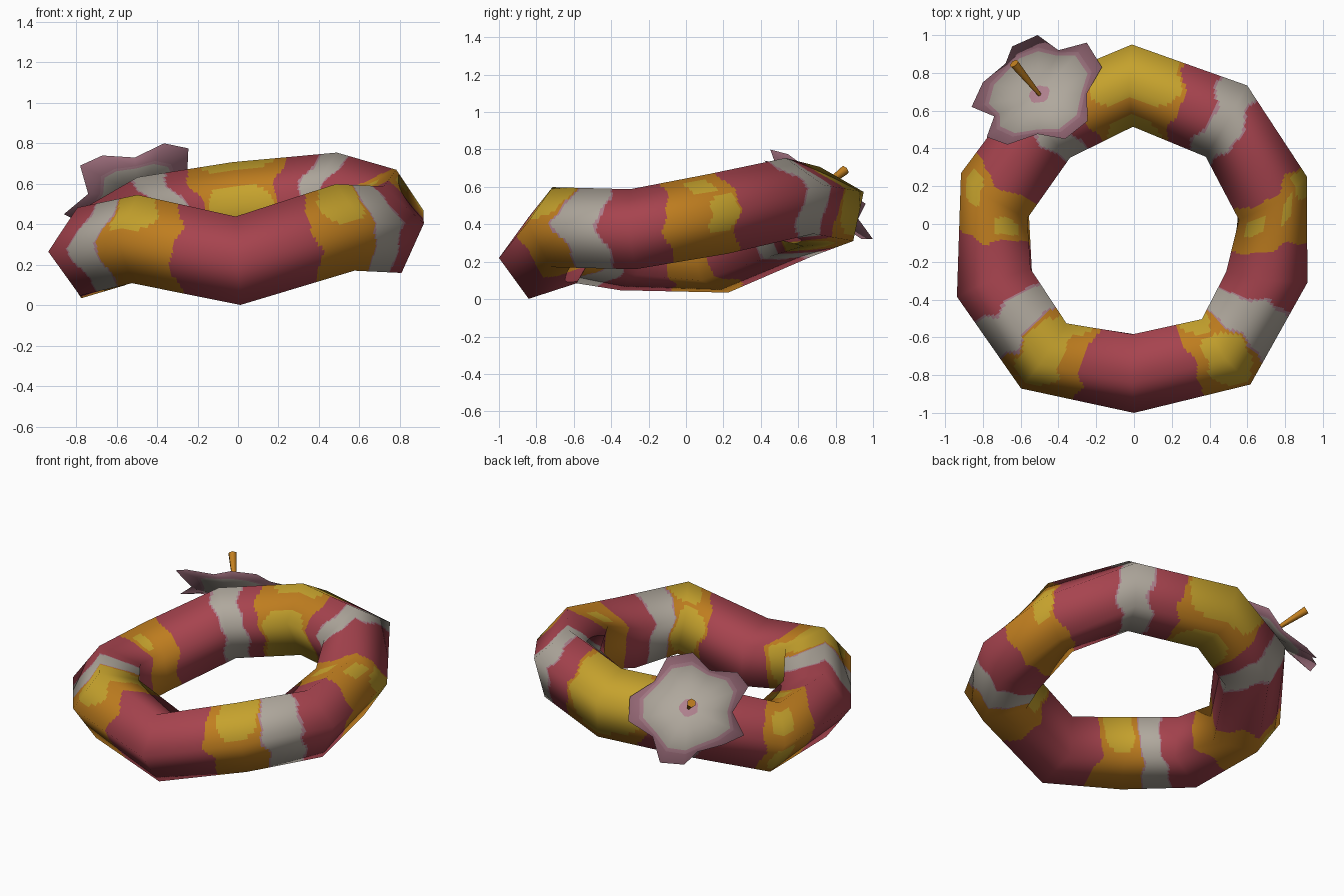
import bpy
from math import sin, cos, tau, radians, degrees
from mathutils import Vector

cube = bpy.data.objects.get("Cube")
if cube:
    bpy.data.objects.remove(cube, do_unlink=True)


def material(name, rgb):
    mat = bpy.data.materials.new(name)
    mat.use_nodes = True
    mat.diffuse_color = (*rgb, 1)
    mat.node_tree.nodes["Principled BSDF"].inputs["Base Color"].default_value = (*rgb, 1)
    return mat


palette = {
    "red": material("rose red", (.385, .057, .077)),
    "cream": material("warm cream", (.43, .39, .335)),
    "yellow": material("golden yellow", (.56, .36, .026)),
    "orange": material("amber orange", (.53, .21, .014)),
    "pink": material("soft pink", (.42, .215, .265)),
    "mauve": material("dusty mauve", (.37, .17, .22)),
}
slots = list(palette)


def build(name, verts, normals, faces, colours):
    mesh = bpy.data.meshes.new(name)
    mesh.from_pydata(verts, [], faces)
    for mat in palette.values():
        mesh.materials.append(mat)
    for poly, colour in zip(mesh.polygons, colours):
        poly.material_index = slots.index(colour)
        poly.use_smooth = True
    mesh.normals_split_custom_set_from_vertices(normals)
    obj = bpy.data.objects.new(name, mesh)
    bpy.context.collection.objects.link(obj)


# Garland ring: x, y, z, outward heading, roll of each five-sided section
stations = [
    (0, -.77, .22, -90, 0), (.49, -.66, .375, -55, 8),
    (.695, -.275, .36, -8, 11), (.715, .14, .45, 30, 5),
    (.49, .55, .525, 60, 22), (0, .74, .48, 90, 24),
    (-.45, .54, .41, 125, 18), (-.72, .15, .245, 148, 4),
    (-.72, -.31, .265, 199, 0), (-.47, -.68, .325, 236, 2),
]
SIDES, RADIUS, LONG, AROUND = 5, .23, 48, 9


def corner(i, k):
    before, here, after = (stations[(i + d) % len(stations)] for d in (-1, 0, 1))
    heading, a = radians(here[3]), radians(here[4]) + tau * k / SIDES
    out = Vector((cos(heading), sin(heading), 0))
    up = out.cross(Vector(after[:3]) - Vector(before[:3])).normalized()
    normal = out * cos(a) + up * sin(a)
    return Vector(here[:3]) + normal * RADIUS, normal


def blend(i, k, s, t):
    (p, n), (q, m) = corner(i, k), corner(i + 1, k)
    (r, o), (w, e) = corner(i, k + 1), corner(i + 1, k + 1)
    point = p.lerp(q, s).lerp(r.lerp(w, s), t)
    normal = n.lerp(m, s).lerp(o.lerp(e, s), t).normalized()
    return point, normal


# Dyed bands along the ring: where each ends and its colour
bands = [
    (.65, "red"), (1.26, "orange"), (1.73, "cream"), (2.38, "red"),
    (3.1, "orange"), (3.81, "red"), (4.2, "cream"), (4.5, "red"),
    (5.5, "orange"), (5.72, "red"), (6.1, "cream"), (6.8, "red"),
    (7.5, "orange"), (8.28, "red"), (8.7, "cream"),
    (9.45, "orange"), (11, "red"),
]
# Yellow blotches: place along, angle around (0 outward, 90 up), half sizes
blotches = [
    (1, 60, .24, 50), (.95, 165, .26, 42),
    (2.78, 112, .13, 18), (2.78, 52, .15, 16), (2.95, 0, .14, 32),
    (5, 14, .47, 76), (5, 192, .46, 76),
    (7.05, 35, .16, 20), (7.3, 107, .13, 20), (7.05, -40, .16, 27),
    (8.97, 75, .25, 62), (9.07, 165, .28, 42),
]


def dye(u, a):
    u += .045 * sin(3 * a + u) + .02 * sin(7 * a + 2 * u)
    start = -1
    for end, colour in bands:
        if u < end:
            break
        start = end
    if colour == "cream" and min(u - start, end - u) < .025:
        return "pink"
    if colour == "orange":
        for along_u, angle, half_u, half_a in blotches:
            turn = (degrees(a) - angle + 180) % 360 - 180
            if abs((u - along_u) / half_u) ** 3 + abs(turn / half_a) ** 3 < 1:
                return "yellow"
    return colour


rows, cols = len(stations) * LONG, SIDES * AROUND
verts, normals, faces, colours = [], [], [], []
for row in range(rows):
    i, s = divmod(row, LONG)
    for col in range(cols):
        k, t = divmod(col, AROUND)
        p, n = blend(i, k, s / LONG, t / AROUND)
        verts.append(p)
        normals.append(n)
        nxt, side = (row + 1) % rows, (col + 1) % cols
        faces.append((row * cols + col, nxt * cols + col, nxt * cols + side, row * cols + side))
        colours.append(dye((row + .5) / LONG, tau * (col + .5) / cols))
build("garland_ring", verts, normals, faces, colours)

# Flower: thin two-sided shell, five petals with three outline points each
centre = Vector((-.50, .685, .56))
axis = Vector((-.42, .7, 1)).normalized()
outline = [
    (-.51, 1.0, .32), (-.645, .94, .32), (-.68, .85, .38),
    (-.80, .75, .42), (-.86, .62, .45), (-.74, .57, .55),
    (-.78, .46, .69), (-.67, .42, .74), (-.51, .476, .73),
    (-.365, .45, .80), (-.245, .545, .775), (-.25, .69, .67),
    (-.17, .83, .60), (-.25, .96, .51), (-.40, .92, .43),
]
front_zones = [(.17, "pink"), (.45, "cream"), (.8, "cream"), (.87, "pink"), (1, "mauve")]
back_zones = [(.17, "cream"), (.4, "cream"), (.62, "cream"), (.68, "pink"), (1, "mauve")]
count = len(outline)
verts, normals, faces, colours = [], [], [], []
for facing, zones in ((1, front_zones), (-1, back_zones)):
    hub = len(verts)
    verts.append(centre + axis * (facing - 1) * .008)
    normals.append(axis * facing)
    for j, (scale, colour) in enumerate(zones):
        for s, rim in enumerate(outline):
            reach = Vector(rim) - centre
            # Inner rings are rounder than the petal outline
            share = scale if scale == 1 else min(scale + .08, scale * (.34 / reach.length) ** .6)
            depth = (facing - 1) * .008 * (1 - share)
            verts.append(centre + reach * share + axis * depth)
            normals.append((axis * facing).lerp(reach.normalized(), .62 * scale).normalized())
            here = hub + 1 + j * count + s
            side = hub + 1 + j * count + (s + 1) % count
            if j:
                face = (here - count, here, side, side - count)
            else:
                face = (hub, here, side)
            faces.append(face[::facing])
            colours.append(colour)
build("flower_petals", verts, normals, faces, colours)

# Stamen: a rod that thickens toward its tip
tip = Vector((-.635, .85, .69))
rod = tip - centre
bpy.ops.mesh.primitive_cone_add(vertices=6, radius1=.011, radius2=.027,
                                depth=rod.length, location=(centre + tip) / 2)
stamen = bpy.context.object
stamen.name = "flower_stamen"
stamen.rotation_euler = rod.to_track_quat("Z", "Y").to_euler()
stamen.data.materials.append(palette["orange"])
bpy.ops.object.shade_smooth_by_angle(angle=radians(65))
